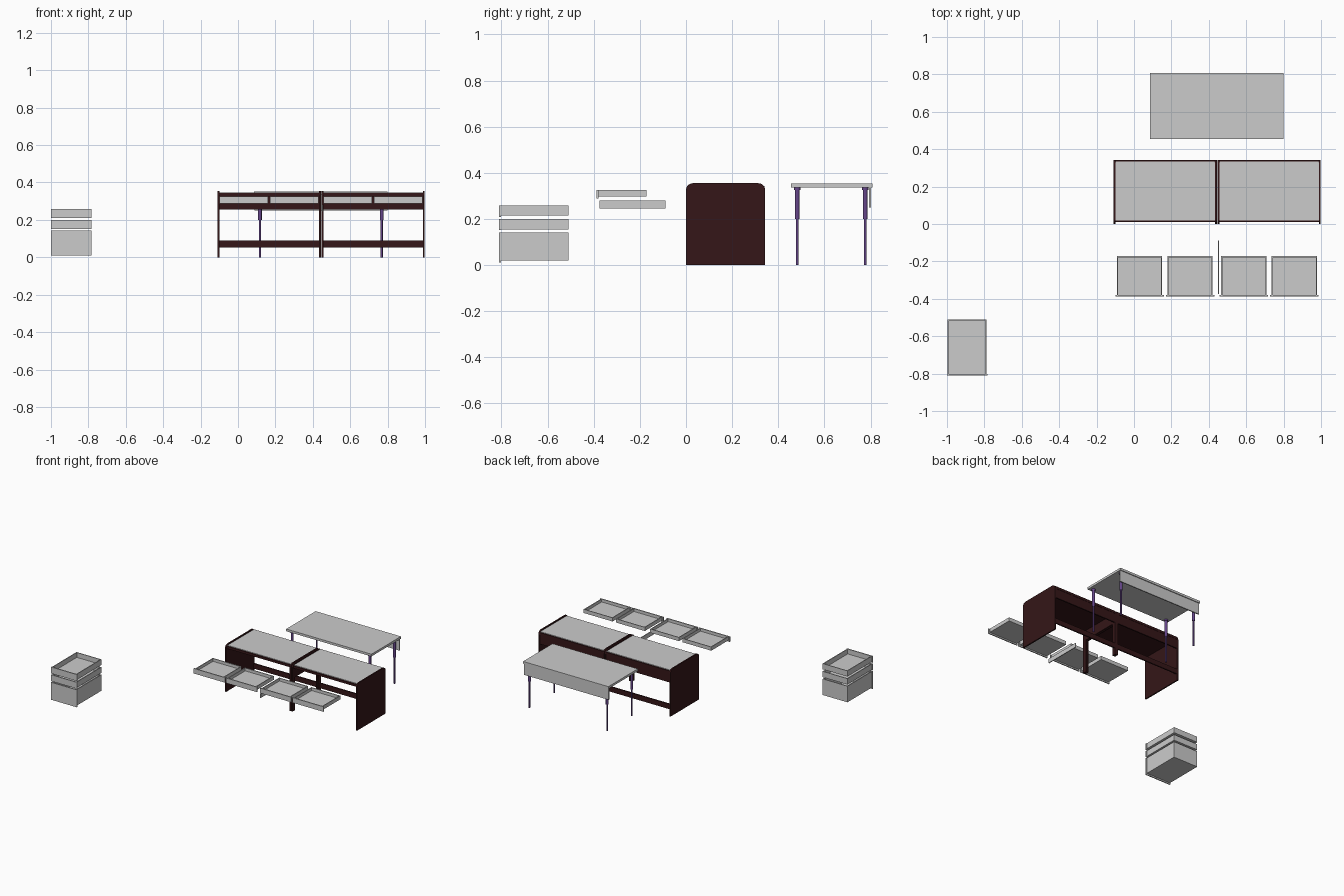
import bpy, bmesh, math

if "Cube" in bpy.data.objects:
    bpy.data.objects.remove(bpy.data.objects["Cube"])


def material(name, rgb):
    m = bpy.data.materials.new(name)
    m.diffuse_color = (*rgb, 1)
    m.use_nodes = True
    m.node_tree.nodes["Principled BSDF"].inputs["Base Color"].default_value = m.diffuse_color
    return m


DARK = material("dark_wood", (0.035, 0.008, 0.009))
PURPLE = material("purple_metal", (0.13, 0.06, 0.25))


def finish(name, bm, mat=None):
    bmesh.ops.recalc_face_normals(bm, faces=bm.faces)
    me = bpy.data.meshes.new(name)
    bm.to_mesh(me)
    bm.free()
    ob = bpy.data.objects.new(name, me)
    bpy.context.collection.objects.link(ob)
    if mat:
        me.materials.append(mat)
    return ob


def add_box(bm, x, y, z):
    vs = bmesh.ops.create_cube(bm, size=1)["verts"]
    for v in vs:
        for i, (a, b) in enumerate((x, y, z)):
            v.co[i] = a if v.co[i] < 0 else b


def boxes(name, parts, mat=None):
    bm = bmesh.new()
    for p in parts:
        add_box(bm, *p)
    return finish(name, bm, mat)


def side_panel(name, x0, x1, y0=0.0, y1=0.343, z0=0.0, z1=0.355, r=0.03):
    # Upright panel with rounded top corners
    pts = [(y0, z0), (y1, z0)]
    for cy, start in ((y1 - r, 0), (y0 + r, 90)):
        for k in range(7):
            a = math.radians(start + 15 * k)
            pts.append((cy + r * math.cos(a), z1 - r + r * math.sin(a)))
    bm = bmesh.new()
    f = bm.faces.new([bm.verts.new((x0, y, z)) for y, z in pts])
    ext = bmesh.ops.extrude_face_region(bm, geom=[f])["geom"]
    for v in ext:
        if isinstance(v, bmesh.types.BMVert):
            v.co.x = x1
    return finish(name, bm, DARK)


def drawer(name, x, y, z, lip, drop, t=0.006):
    # Open tray with a larger front plate
    (x0, x1), (y0, y1), (z0, z1) = x, y, z
    a, b = x0 + lip, x1 - lip
    yf = y0 + 0.008
    boxes(name, [
        (x, (y0, yf), (z0 - drop, z1)),
        ((a, b), (yf, y1), (z0, z0 + t)),
        ((a, a + t), (yf, y1), (z0 + t, z1)),
        ((b - t, b), (yf, y1), (z0 + t, z1)),
        ((a + t, b - t), (y1 - t, y1), (z0 + t, z1)),
    ])


# Desk end panels
side_panel("left_end_panel", -0.110, -0.100)
side_panel("right_end_panel", 0.988, 0.998)

# Paired open frames in the middle
for i, x in enumerate(((0.433, 0.443), (0.447, 0.457))):
    side_panel(f"middle_top_beam_{i}", *x, z0=0.25)
    boxes(f"middle_legs_{i}", [(x, (0, 0.03), (0, 0.25)),
                               (x, (0.313, 0.343), (0, 0.25))], DARK)

# Two desk bays: top, laminate, rear apron and low rear rail
for side, x in (("left", (-0.100, 0.433)), ("right", (0.457, 0.988))):
    boxes(f"{side}_desk_top", [(x, (0.01, 0.341), (0.325, 0.343))], DARK)
    boxes(f"{side}_desk_laminate", [(x, (0.018, 0.333), (0.343, 0.347))])
    boxes(f"{side}_rear_apron", [(x, (0.329, 0.339), (0.255, 0.325))], DARK)
    boxes(f"{side}_rear_rail", [(x, (0.329, 0.339), (0.052, 0.09))], DARK)

# Shallow desk drawers, drawn forward
for i, x0 in enumerate((-0.100, 0.170, 0.457, 0.727)):
    drawer(f"desk_drawer_{i}", (x0, x0 + 0.260), (-0.387, -0.172),
           (0.298, 0.326), 0.009, 0.01)

# Thin divider between the drawers
boxes("drawer_divider", [((0.448, 0.454), (-0.375, -0.088), (0.246, 0.279))])

# Separate drawer stack
for n, z, d in (("deep", (0.020, 0.142), 0.010), ("middle", (0.155, 0.199), 0.004),
                ("upper", (0.215, 0.258), 0.006)):
    drawer(f"{n}_stack_drawer", (-1.0, -0.784), (-0.81, -0.51), z, 0.004, d)

# Rear table top and hanging panel
boxes("table_top", [((0.085, 0.80), (0.455, 0.808), (0.336, 0.353))])
boxes("table_rear_flap", [((0.087, 0.798), (0.794, 0.802), (0.25, 0.336))])

# Telescopic table legs
for i, x in enumerate((0.117, 0.768)):
    for j, y in enumerate((0.482, 0.777)):
        bm = bmesh.new()
        for r, z0, z1 in ((0.006, 0, 0.20), (0.010, 0.20, 0.325), (0.014, 0.325, 0.336)):
            vs = bmesh.ops.create_cone(bm, cap_ends=True, segments=16,
                                       radius1=r, radius2=r, depth=z1 - z0)["verts"]
            bmesh.ops.translate(bm, verts=vs, vec=(x, y, (z0 + z1) / 2))
        leg = finish(f"table_leg_{i}_{j}", bm, PURPLE)
        bpy.context.view_layer.objects.active = leg
        leg.select_set(True)
        bpy.ops.object.shade_smooth_by_angle()
        leg.select_set(False)
